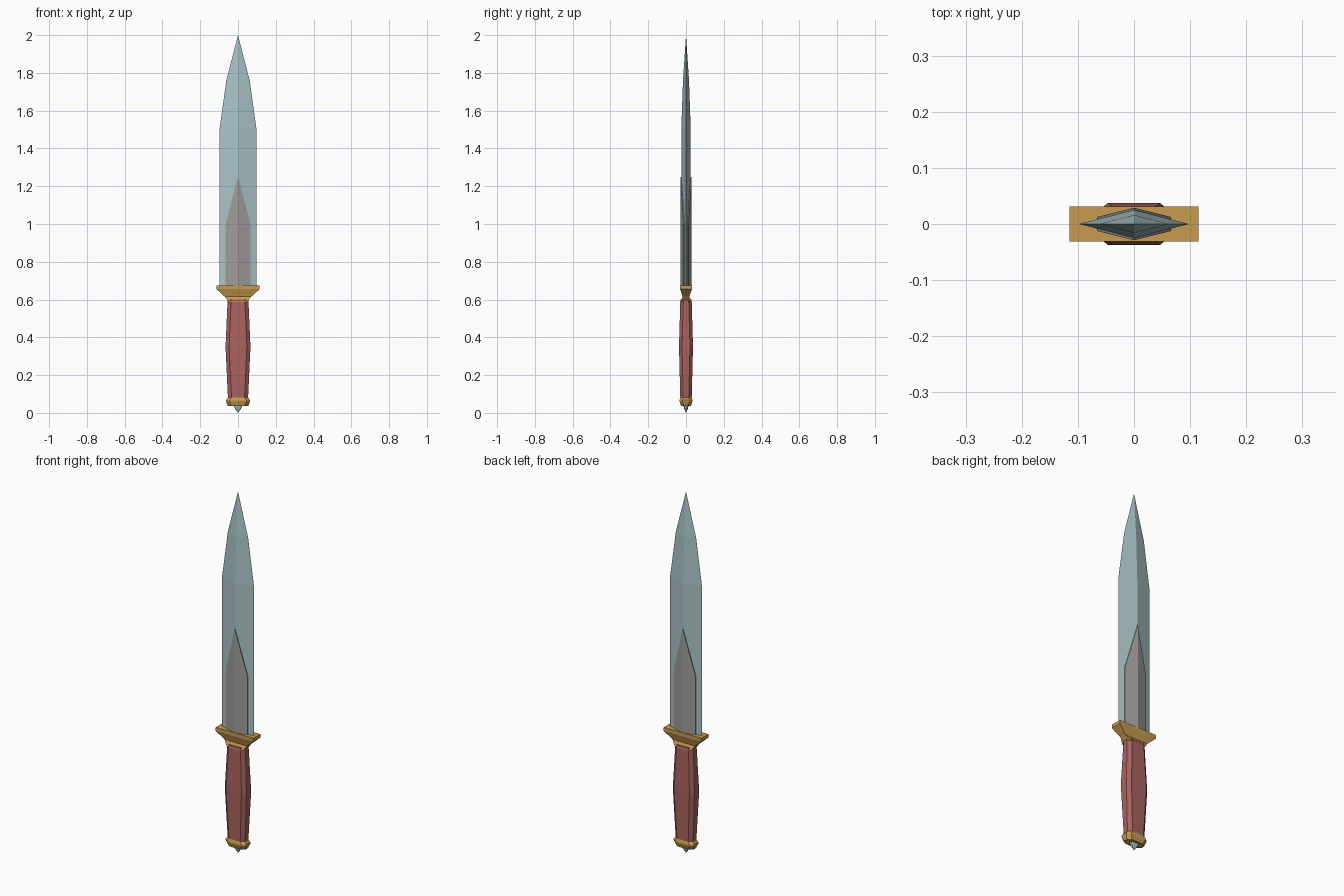
import bpy

cube = bpy.data.objects.get("Cube")
if cube:
    bpy.data.objects.remove(cube, do_unlink=True)


def material(name, rgb):
    m = bpy.data.materials.new(name)
    m.use_nodes = True
    m.diffuse_color = (*rgb, 1)
    m.node_tree.nodes["Principled BSDF"].inputs["Base Color"].default_value = (*rgb, 1)
    return m


steel = material("pale steel", (0.40, 0.55, 0.58))
grey = material("dull grey", (0.34, 0.335, 0.32))
brass = material("brass", (0.57, 0.33, 0.08))
leather = material("red leather", (0.40, 0.125, 0.115))


def loft(name, rings, mat):
    """Skin a stack of equal rings, with flat caps; a single-point ring makes a tip."""
    verts, faces, rows = [], [], []
    for ring in rings:
        rows.append(range(len(verts), len(verts) + len(ring)))
        verts += ring
    for a, b in zip(rows, rows[1:]):
        n = max(len(a), len(b))
        for i in range(n):
            j = (i + 1) % n
            if len(a) == 1:
                faces.append((a[0], b[j], b[i]))
            elif len(b) == 1:
                faces.append((a[i], a[j], b[0]))
            else:
                faces.append((a[i], a[j], b[j], b[i]))
    if len(rows[0]) > 1:
        faces.append(tuple(reversed(rows[0])))
    if len(rows[-1]) > 1:
        faces.append(tuple(rows[-1]))
    me = bpy.data.meshes.new(name)
    me.from_pydata(verts, [], faces)
    me.materials.append(mat)
    ob = bpy.data.objects.new(name, me)
    bpy.context.collection.objects.link(ob)
    return ob


def diamond(z, w, d):
    return [(w, 0, z), (0, d, z), (-w, 0, z), (0, -d, z)]


def rect(z, w, d):
    return [(w, -d, z), (w, d, z), (-w, d, z), (-w, -d, z)]


def octagon(z, w, d, cx=0.019, cy=0.016):
    x, y = w - cx, d - cy
    return [(w, -y, z), (w, y, z), (x, d, z), (-x, d, z),
            (-w, y, z), (-w, -y, z), (-x, -d, z), (x, -d, z)]


# Blade
loft("blade", [diamond(0.66, 0.098, 0.025), diamond(1.5, 0.098, 0.025),
               diamond(1.76, 0.062, 0.016), [(0, 0, 2.0)]], steel)

# Raised pointed inlay on each blade face
for side, label in ((-1, "front"), (1, "back")):
    def section(lift):
        edge, ridge = 0.0085 + lift, 0.025 + lift
        outline = [(-0.066, edge, 0.66), (0, ridge, 0.66), (0.066, edge, 0.66),
                   (0.066, edge, 1.0), (0, ridge, 1.25), (-0.066, edge, 1.0)]
        return [(x, side * y, z) for x, y, z in outline]

    verts = section(-0.002) + section(0.004)
    faces = [(6, 7, 10, 11), (7, 8, 9, 10)]
    faces += [(i, (i + 1) % 6, (i + 1) % 6 + 6, i + 6) for i in range(6)]
    if side > 0:
        faces = [f[::-1] for f in faces]
    me = bpy.data.meshes.new(label + "_inlay")
    me.from_pydata(verts, [], faces)
    me.materials.append(grey)
    bpy.context.collection.objects.link(bpy.data.objects.new(label + "_inlay", me))

# Guard, waisted below its top plate
loft("guard", [rect(0.588, 0.048, 0.031), rect(0.615, 0.07, 0.018),
               rect(0.656, 0.115, 0.031), rect(0.675, 0.115, 0.031)], brass)

# Grip, fullest in the middle
loft("grip", [octagon(0.07, 0.053, 0.030), octagon(0.35, 0.066, 0.037),
              octagon(0.6, 0.055, 0.030)], leather)

# Pommel cap and its small point
loft("pommel", [octagon(0.036, 0.054, 0.026), octagon(0.06, 0.063, 0.034),
                octagon(0.068, 0.063, 0.034), octagon(0.082, 0.053, 0.030)], brass)
loft("pommel_point", [[(0, 0, 0)], octagon(0.022, 0.016, 0.010, 0.006, 0.004),
                      octagon(0.04, 0.024, 0.014, 0.008, 0.006)], steel)
